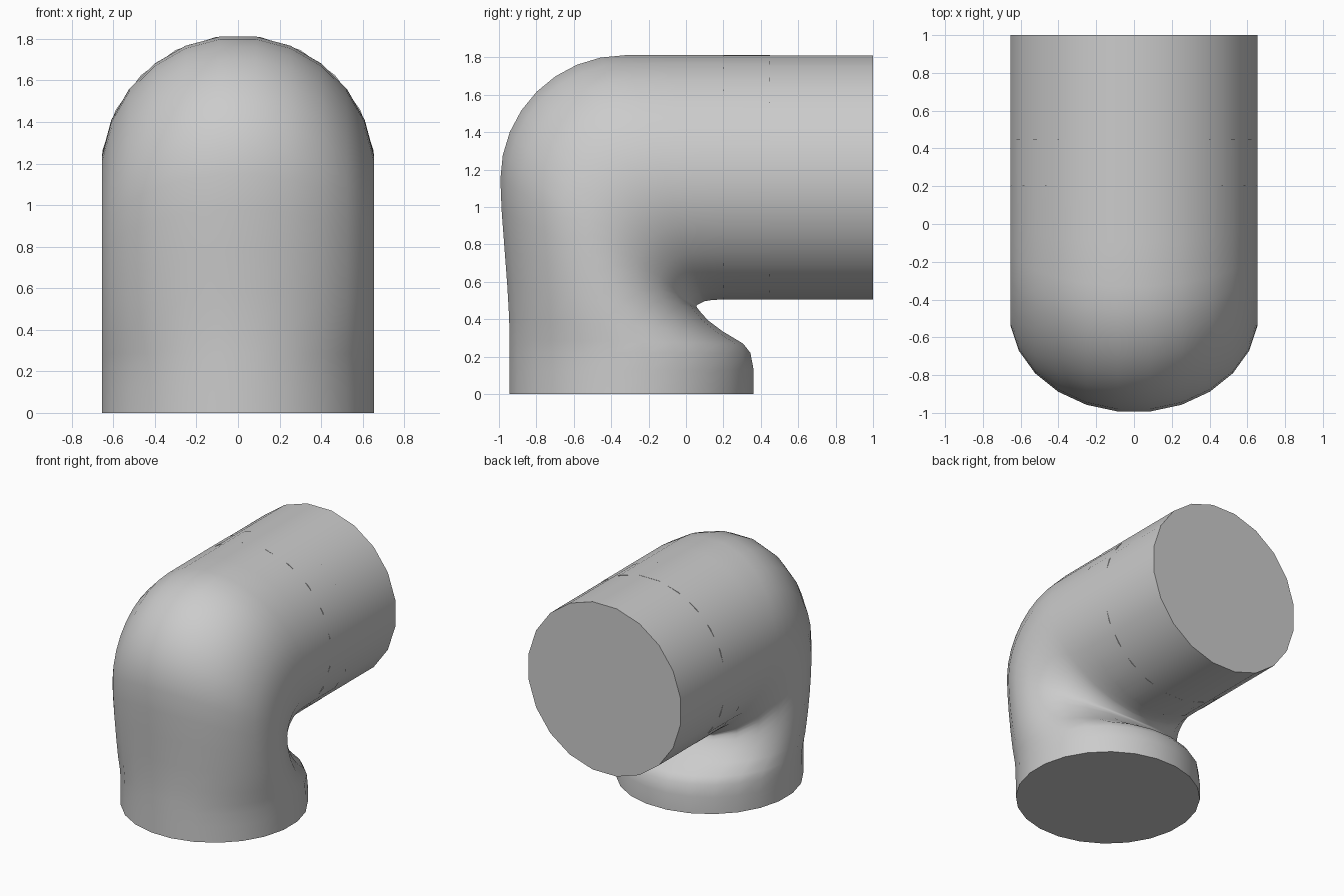
import bpy
import bmesh
from math import sin, cos, pi, radians
from mathutils import Vector

default = bpy.data.objects.get("Cube")
if default:
    bpy.data.objects.remove(default, do_unlink=True)

# Single plain grey finish
grey = bpy.data.materials.new("pipe grey")
grey.use_nodes = True
colour = (0.6, 0.6, 0.6, 1)
grey.diffuse_color = colour
grey.node_tree.nodes["Principled BSDF"].inputs["Base Color"].default_value = colour


def sweep_pipe(name, sections, half_width, sides):
    """Skin elliptical rings, each given by its outer and inner (y, z) point."""
    bm = bmesh.new()
    rings = []
    for outer, inner in sections:
        outer = Vector((0, *outer))
        inner = Vector((0, *inner))
        centre = (outer + inner) / 2
        reach = (outer - inner) / 2
        ring = []
        for i in range(sides):
            angle = 2 * pi * (i + 0.5) / sides
            side = Vector((half_width * sin(angle), 0, 0))
            ring.append(bm.verts.new(centre + reach * cos(angle) + side))
        rings.append(ring)
    for low, high in zip(rings, rings[1:]):
        for i in range(sides):
            j = (i + 1) % sides
            bm.faces.new((low[i], low[j], high[j], high[i]))
    # Closed flat ends
    bm.faces.new(rings[0])
    bm.faces.new(rings[-1])
    bmesh.ops.recalc_face_normals(bm, faces=bm.faces[:])
    mesh = bpy.data.meshes.new(name)
    bm.to_mesh(mesh)
    bm.free()
    mesh.materials.append(grey)
    obj = bpy.data.objects.new(name, mesh)
    bpy.context.collection.objects.link(obj)
    bpy.ops.object.select_all(action="DESELECT")
    obj.select_set(True)
    bpy.context.view_layer.objects.active = obj
    bpy.ops.object.shade_smooth_by_angle(angle=radians(50))
    return obj


# Upright leg: the collar at the foot narrows into the throat
elbow = [
    ((-0.95, 0), (0.367, 0)),
    ((-0.95, 0.12), (0.367, 0.13)),
    ((-0.95, 0.22), (0.35, 0.22)),
    ((-0.95, 0.29), (0.31, 0.27)),
    ((-0.95, 0.4), (0.2, 0.335)),
    ((-0.96, 0.58), (0.12, 0.395)),
    ((-0.975, 0.78), (0.075, 0.445)),
    ((-0.99, 0.98), (0.06, 0.465)),
]

# Rounded outer bend, turning about the tight throat
steps = 8
bend_y, bend_z, bend_radius = -0.33, 1.15, 0.667
for k in range(steps + 1):
    t = k / steps
    a = t * pi / 2
    outer = (bend_y - bend_radius * cos(a), bend_z + bend_radius * sin(a))
    inner = Vector((0.06, 0.47)).lerp(Vector((0.1, 0.49)), t)
    elbow.append((outer, inner))

# Level socket at the back of the elbow
elbow += [((-0.1, 1.817), (0.14, 0.497))]
elbow += [((y, 1.817), (y, 0.5)) for y in (0.2, 0.45)]
sweep_pipe("elbow", elbow, 0.66, 24)

# Straight pipe pushed into the socket
straight = [((y, 1.818), (y, 0.498)) for y in (0.2, 0.45, 1)]
sweep_pipe("straight_pipe", straight, 0.661, 20)
